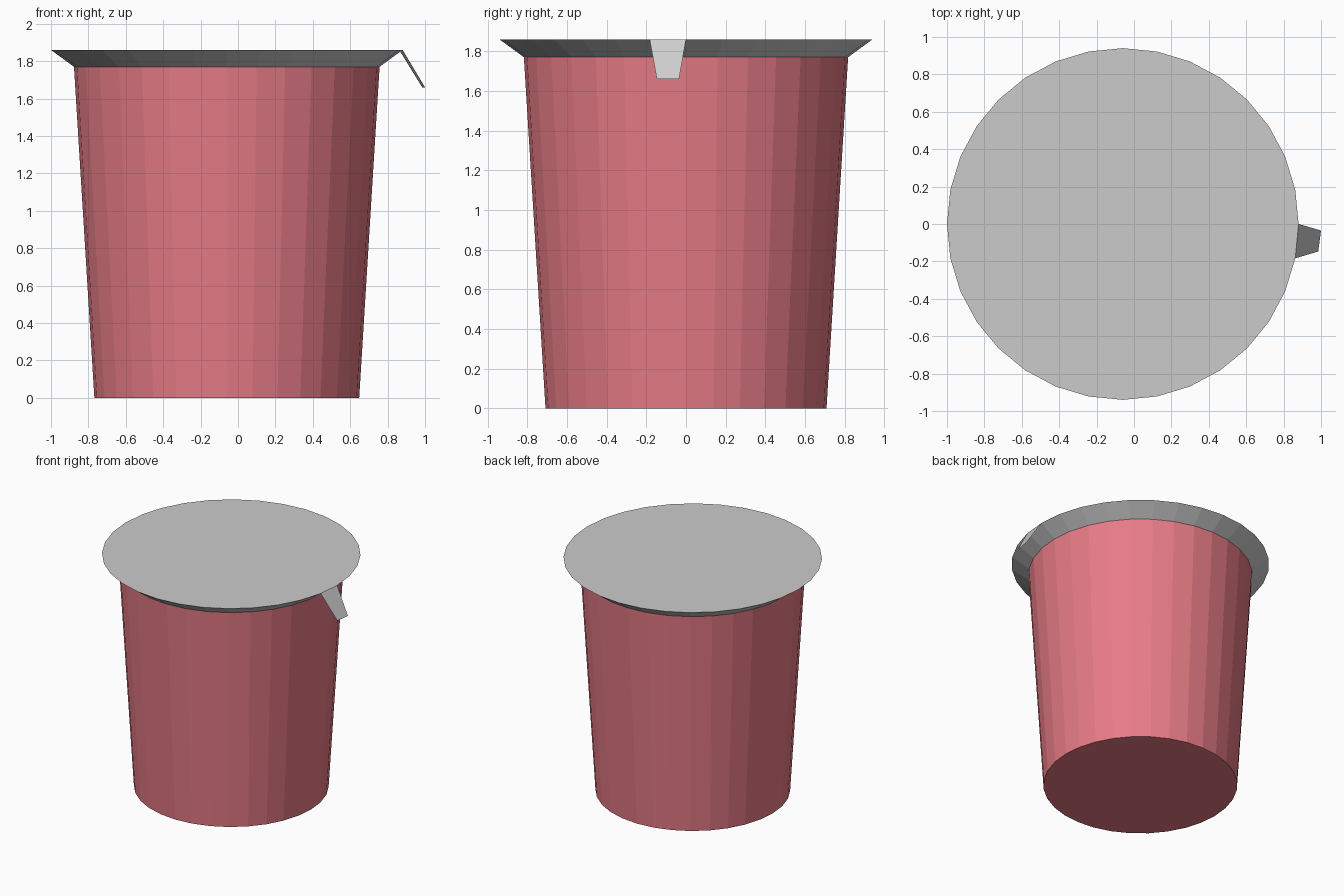
import bpy, bmesh, math

if "Cube" in bpy.data.objects:
    bpy.data.objects.remove(bpy.data.objects["Cube"])

SIDES = 32
CX = -0.06          # cup axis, shifted so cup plus pull tab is centred
RIM_R, RIM_Z = 0.94, 1.86
CUP_R, CUP_Z = 0.817, 1.77


def finish(name, bm, color=None):
    mesh = bpy.data.meshes.new(name)
    bm.to_mesh(mesh)
    bm.free()
    obj = bpy.data.objects.new(name, mesh)
    bpy.context.collection.objects.link(obj)
    if color:
        mat = bpy.data.materials.new(name + "_material")
        mat.diffuse_color = color
        mat.use_nodes = True
        mat.node_tree.nodes["Principled BSDF"].inputs["Base Color"].default_value = mat.diffuse_color
        mesh.materials.append(mat)
    return obj


def point(r, z, i):
    a = 2 * math.pi * i / SIDES
    return (CX + r * math.cos(a), r * math.sin(a), z)


def ring(bm, r, z):
    return [bm.verts.new(point(r, z, i)) for i in range(SIDES)]


def frustum(name, r0, z0, r1, z1, cap_bottom, cap_top, color=None):
    bm = bmesh.new()
    low, high = ring(bm, r0, z0), ring(bm, r1, z1)
    for i in range(SIDES):
        j = (i + 1) % SIDES
        bm.faces.new((low[i], low[j], high[j], high[i]))
    if cap_bottom:
        bm.faces.new(low[::-1])
    if cap_top:
        bm.faces.new(high)
    return finish(name, bm, color)


# Tapered red cup with a closed base
frustum("cup_body", 0.708, 0.0, CUP_R, CUP_Z, True, False, (0.8, 0.2, 0.24, 1))

# Foil lid: flat top with a skirt flaring out from the cup
frustum("foil_lid", CUP_R, CUP_Z, RIM_R, RIM_Z, False, True)

# Pull tab: thin tapered sheet folded down from one rim segment
bm = bmesh.new()
corners = [point(RIM_R, RIM_Z, -1), (0.985, -0.147, 1.66),
           (1.0, -0.035, 1.66), point(RIM_R, RIM_Z, 0)]
bm.faces.new([bm.verts.new(c) for c in corners])
finish("pull_tab", bm)
